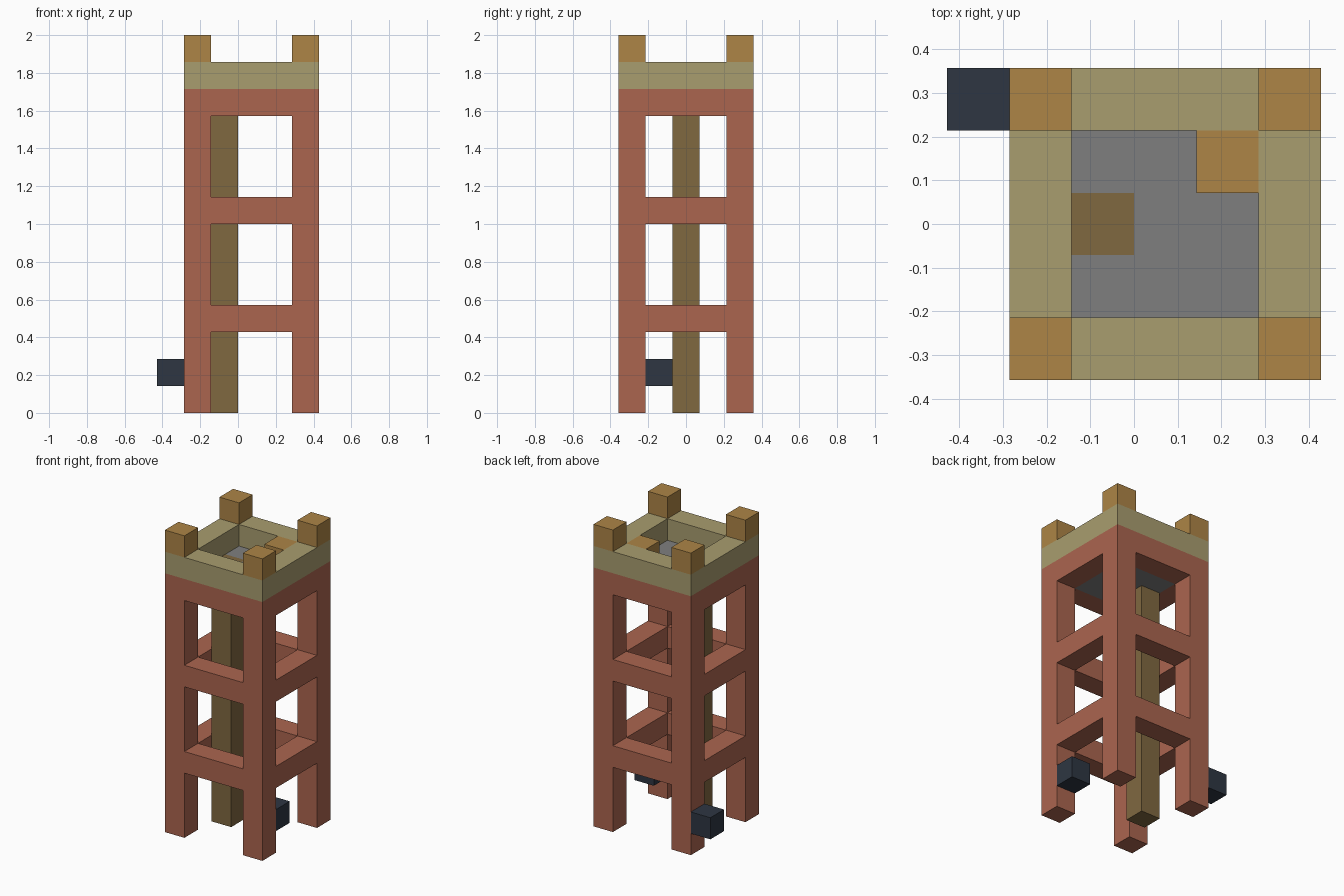
import bpy
import bmesh
from mathutils import Vector

U = 2 / 14  # one block

cube = bpy.data.objects.get("Cube")
if cube:
    bpy.data.objects.remove(cube, do_unlink=True)


def linear(c):
    c /= 255
    return c / 12.92 if c <= 0.04045 else ((c + 0.055) / 1.055) ** 2.4


def material(name, *rgb):
    mat = bpy.data.materials.new(name)
    mat.use_nodes = True
    colour = [linear(c) for c in rgb] + [1]
    mat.diffuse_color = colour
    mat.node_tree.nodes["Principled BSDF"].inputs["Base Color"].default_value = colour
    return mat


brick = material("brick red", 171, 101, 79)
khaki = material("khaki", 169, 157, 111)
ochre = material("ochre", 173, 133, 70)
wood = material("dark wood", 128, 104, 64)
stone = material("grey stone", 127, 127, 127)
navy = material("dark slate", 46, 54, 66)


def blocks(name, mat, xs, ys, zs, filled=lambda i, j, k: True):
    """Build the outer skin of the filled cells between the given grid lines."""
    lines = (xs, ys, zs)
    size = [len(a) - 1 for a in lines]

    def solid(c):
        return all(0 <= c[a] < size[a] for a in range(3)) and filled(*c)

    bm = bmesh.new()
    for i in range(size[0]):
        for j in range(size[1]):
            for k in range(size[2]):
                cell = (i, j, k)
                if not solid(cell):
                    continue
                for axis in range(3):
                    b, c = (axis + 1) % 3, (axis + 2) % 3
                    for side in (0, 1):
                        near = list(cell)
                        near[axis] += 2 * side - 1
                        if solid(near):
                            continue
                        corners = []
                        for db, dc in ((0, 0), (1, 0), (1, 1), (0, 1)):
                            p = Vector()
                            p[axis] = lines[axis][cell[axis] + side]
                            p[b] = lines[b][cell[b] + db]
                            p[c] = lines[c][cell[c] + dc]
                            corners.append(bm.verts.new(p * U))
                        bm.faces.new(corners if side else corners[::-1])
    bmesh.ops.remove_doubles(bm, verts=bm.verts, dist=0.0001)
    mesh = bpy.data.meshes.new(name)
    bm.to_mesh(mesh)
    bm.free()
    mesh.materials.append(mat)
    obj = bpy.data.objects.new(name, mesh)
    bpy.context.collection.objects.link(obj)
    return obj


def block(name, mat, x, y, z, height=1):
    return blocks(name, mat, (x, x + 1), (y, y + 1), (z, z + height))


XS = (-2, -1, 2, 3)
YS = (-2.5, -1.5, 1.5, 2.5)

# Four legs joined by three rings of beams
blocks("tower_frame", brick, XS, YS, (0, 3, 4, 7, 8, 11, 12),
       lambda i, j, k: (i != 1 and j != 1) or (k % 2 == 1 and (i, j) != (1, 1)))

# Parapet ring and corner posts
blocks("parapet", khaki, XS, YS, (12, 13), lambda i, j, k: (i, j) != (1, 1))
for x, side in ((-2, "right"), (2, "left")):
    for y, end in ((-2.5, "front"), (1.5, "back")):
        block(f"{end}_{side}_corner_post", ochre, x, y, 13)

# Platform floor, open where the pole passes through
blocks("platform_floor", stone, (-1, 0, 2), (-1.5, -0.5, 0.5, 1.5), (11, 12),
       lambda i, j, k: (i, j) != (0, 1))
block("central_pole", wood, -1, -0.5, 0, 12)
block("platform_crate", ochre, 1, 0.5, 12)

# Dark blocks beside the legs
block("back_dark_block", navy, -3, 1.5, 1)
block("side_dark_block", navy, 2, -1.5, 1)
